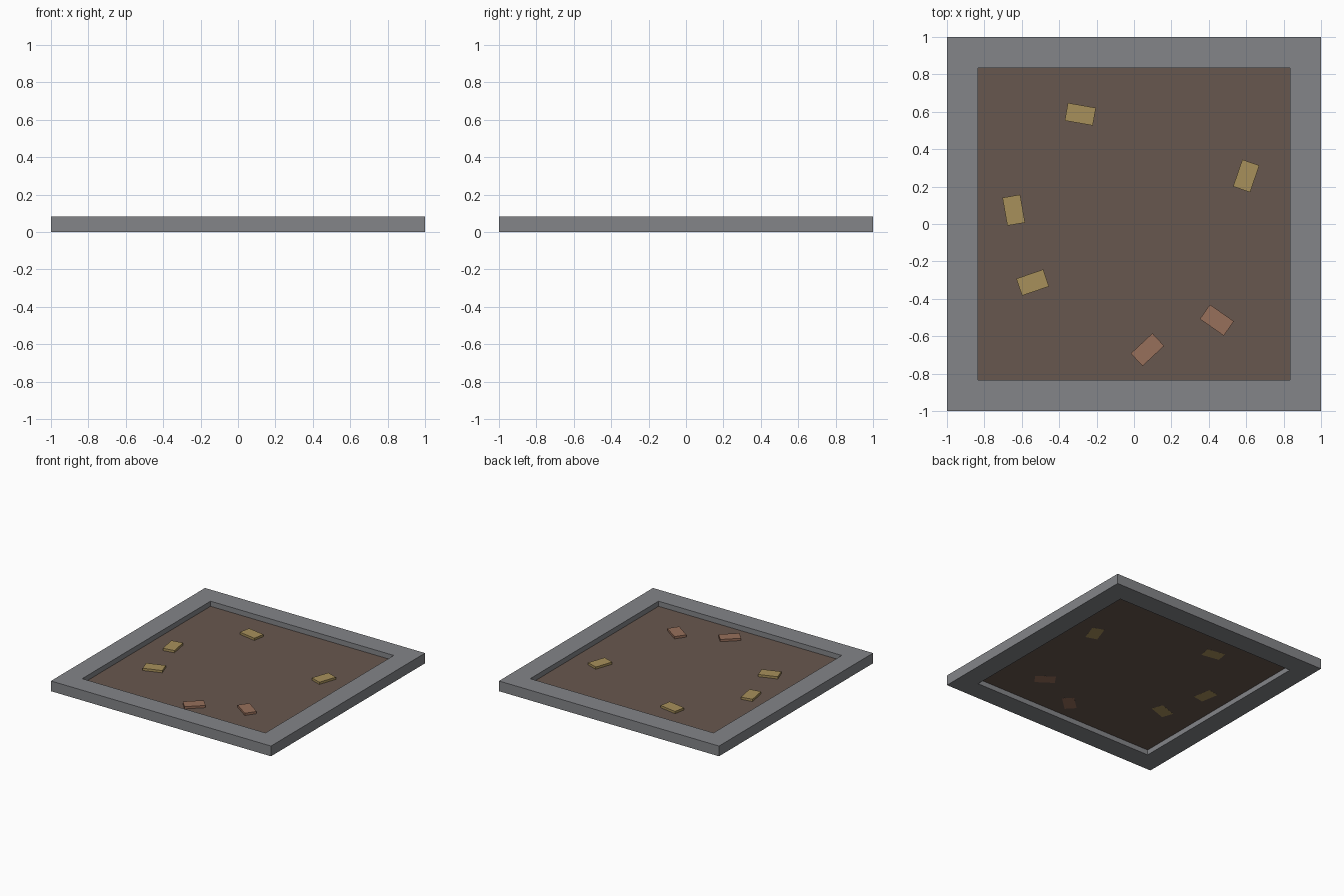
import bpy, bmesh, math
from mathutils import Matrix

old = bpy.data.objects.get("Cube")
if old:
    bpy.data.objects.remove(old)

HEIGHT = 0.084      # frame height
INNER = 0.833       # half width of the opening
SOIL_Z = 0.042


def material(name, rgb):
    mat = bpy.data.materials.new(name)
    mat.use_nodes = True
    mat.diffuse_color = (*rgb, 1)
    mat.node_tree.nodes["Principled BSDF"].inputs["Base Color"].default_value = (*rgb, 1)
    return mat


def add_object(name, bm, mat):
    mesh = bpy.data.meshes.new(name)
    bm.to_mesh(mesh)
    bm.free()
    mesh.materials.append(mat)
    obj = bpy.data.objects.new(name, mesh)
    bpy.context.collection.objects.link(obj)
    return obj


stone = material("grey stone", (0.23, 0.235, 0.25))
earth = material("brown soil", (0.137, 0.096, 0.077))
ochre = material("ochre chip", (0.39, 0.28, 0.105))
russet = material("russet chip", (0.31, 0.16, 0.105))

# Square frame: outer and inner loops at both heights, bridged all round
bm = bmesh.new()
loops = []
for half, z in ((1, 0), (1, HEIGHT), (INNER, HEIGHT), (INNER, 0)):
    loops.append([bm.verts.new((sx * half, sy * half, z))
                  for sx, sy in ((-1, -1), (1, -1), (1, 1), (-1, 1))])
for i, loop in enumerate(loops):
    following = loops[(i + 1) % 4]
    for j in range(4):
        k = (j + 1) % 4
        bm.faces.new((loop[j], loop[k], following[k], following[j]))
bmesh.ops.recalc_face_normals(bm, faces=bm.faces[:])
add_object("frame", bm, stone)

# Soil sheet filling the opening at mid height
bm = bmesh.new()
bmesh.ops.create_grid(bm, x_segments=1, y_segments=1, size=INNER)
soil = add_object("soil", bm, earth)
soil.location.z = SOIL_Z


# Flat chips lying on the soil
def chip(name, x, y, angle, mat, length=0.152, width=0.096, thick=0.019):
    bm = bmesh.new()
    bmesh.ops.create_cube(bm, size=1, matrix=Matrix.Diagonal((length, width, thick, 1)))
    obj = add_object(name, bm, mat)
    obj.location = (x, y, SOIL_Z + thick / 2 - 0.0005)
    obj.rotation_euler.z = math.radians(angle)


chip("chip_back", -0.287, 0.587, -10, ochre)
chip("chip_left", 0.6, 0.257, 71, ochre)
chip("chip_right", -0.643, 0.074, 100, ochre)
chip("chip_front_right", -0.542, -0.313, 19, ochre)
chip("chip_front", 0.072, -0.672, 43, russet, 0.158, 0.092)
chip("chip_front_left", 0.443, -0.514, -35, russet, 0.156, 0.094)
